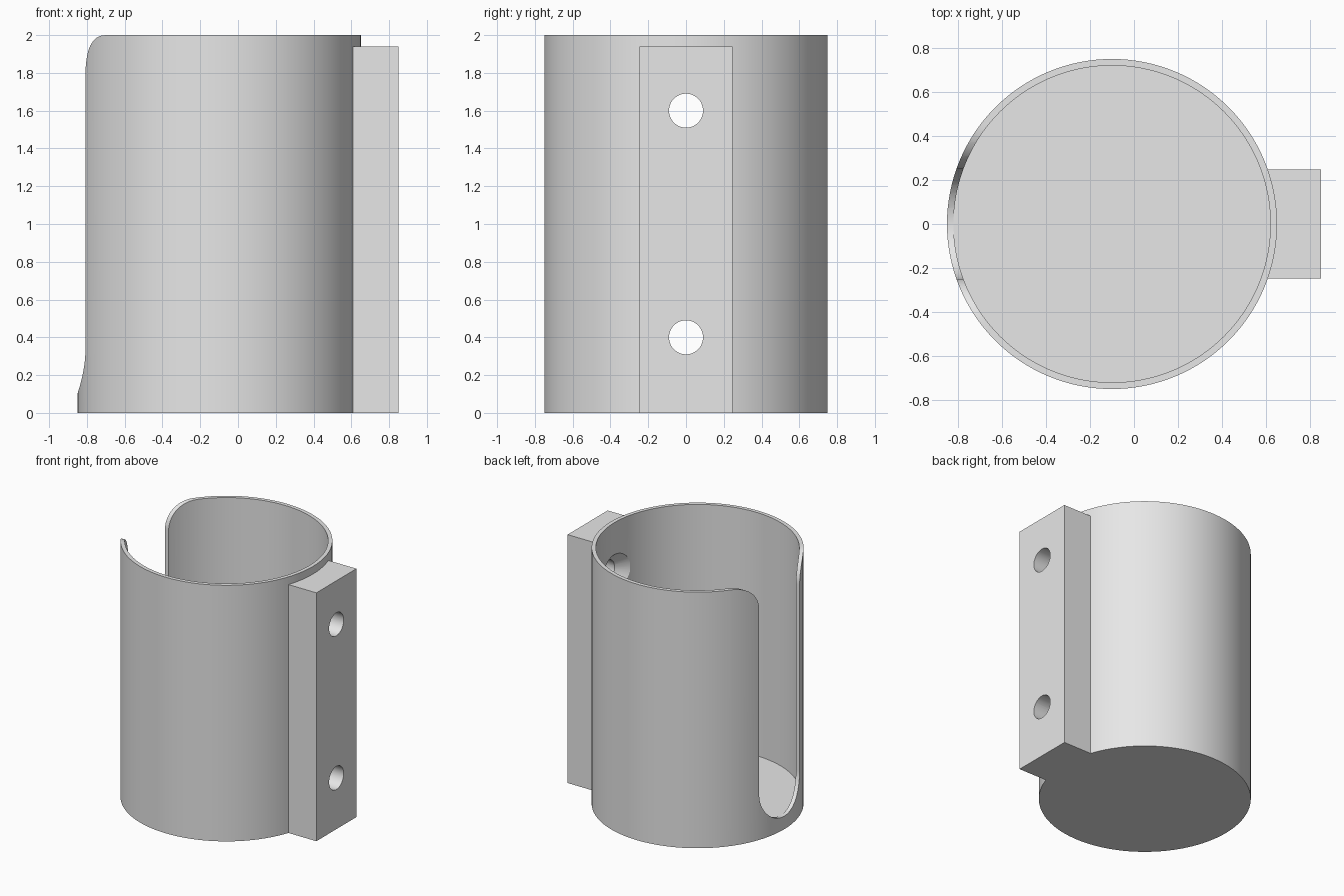
import bpy
import bmesh
import math
from mathutils import Matrix, Vector

cube = bpy.data.objects.get("Cube")
if cube:
    bpy.data.objects.remove(cube, do_unlink=True)

CENTRE_X = -0.1
HEIGHT = 2.0
OUTER_R, INNER_R, FLOOR = 0.75, 0.72, 0.1
SLOT_HALF, FILLET = 0.25, 0.2

grey = bpy.data.materials.new("light grey plastic")
grey.use_nodes = True
colour = (0.8, 0.8, 0.8, 1)
grey.diffuse_color = colour
grey.node_tree.nodes["Principled BSDF"].inputs["Base Color"].default_value = colour


def to_object(name, bm):
    bmesh.ops.recalc_face_normals(bm, faces=bm.faces)
    mesh = bpy.data.meshes.new(name)
    bm.to_mesh(mesh)
    bm.free()
    mesh.materials.append(grey)
    obj = bpy.data.objects.new(name, mesh)
    bpy.context.collection.objects.link(obj)
    return obj


def cylinder(name, r1, r2, start, end, segments):
    """Round bar or cone between two points."""
    start, end = Vector(start), Vector(end)
    axis = end - start
    turn = axis.to_track_quat('Z', 'Y').to_matrix().to_4x4()
    bm = bmesh.new()
    bmesh.ops.create_cone(bm, cap_ends=True, segments=segments, radius1=r1,
                          radius2=r2, depth=axis.length,
                          matrix=Matrix.Translation((start + end) / 2) @ turn)
    return to_object(name, bm)


def box(name, low, high):
    low, high = Vector(low), Vector(high)
    bm = bmesh.new()
    bmesh.ops.create_cube(bm, size=1, matrix=Matrix.Translation((low + high) / 2)
                          @ Matrix.Diagonal((*(high - low), 1)))
    return to_object(name, bm)


def combine(target, tool, operation):
    tool.hide_render = True
    mod = target.modifiers.new(tool.name, 'BOOLEAN')
    mod.operation, mod.solver, mod.object = operation, 'EXACT', tool
    bpy.context.view_layer.objects.active = target
    bpy.ops.object.modifier_apply(modifier=mod.name)
    bpy.data.objects.remove(tool, do_unlink=True)


def arc(cy, cz, r, a0, a1, steps):
    angles = [math.radians(a0 + (a1 - a0) * i / steps) for i in range(steps + 1)]
    return [(cy + r * math.cos(a), cz + r * math.sin(a)) for a in angles]


# Cup body with the mounting block fused to its side
cup = cylinder("holder_cup", OUTER_R, OUTER_R, (CENTRE_X, 0, 0),
               (CENTRE_X, 0, HEIGHT), 128)
combine(cup, box("mounting_block", (0.4, -0.247, 0), (0.85, 0.247, 1.94)), 'UNION')

# Hollow inside
combine(cup, cylinder("hollow", INNER_R, INNER_R, (CENTRE_X, 0, FLOOR),
                      (CENTRE_X, 0, HEIGHT + 0.5), 128), 'DIFFERENCE')

# Slot with a round bottom and flared top corners
half = arc(0, FLOOR + SLOT_HALF + 0.002, SLOT_HALF, -90, 0, 16)
half += arc(SLOT_HALF + FILLET, HEIGHT - FILLET, FILLET, 180, 90, 12)
half.append((SLOT_HALF + FILLET, HEIGHT + 0.2))
outline = half + [(-y, z) for y, z in reversed(half[1:])]
bm = bmesh.new()
face = bm.faces.new([bm.verts.new((-1.2, y, z)) for y, z in outline])
side = bmesh.ops.extrude_face_region(bm, geom=[face])["geom"]
bmesh.ops.translate(bm, vec=(0.8, 0, 0),
                    verts=[v for v in side if isinstance(v, bmesh.types.BMVert)])
combine(cup, to_object("slot", bm), 'DIFFERENCE')

# Countersunk screw holes through the wall and block
for z in (0.4, 1.6):
    combine(cup, cylinder("screw_hole", 0.09, 0.09, (0.4, 0, z), (1, 0, z), 48), 'DIFFERENCE')
    combine(cup, cylinder("countersink", 0.17, 0.088, (0.6, 0, z), (0.682, 0, z), 48), 'DIFFERENCE')

# Smooth round walls, sharp edges
bpy.ops.object.select_all(action='DESELECT')
cup.select_set(True)
bpy.context.view_layer.objects.active = cup
bpy.ops.object.shade_smooth_by_angle(angle=math.radians(30))
